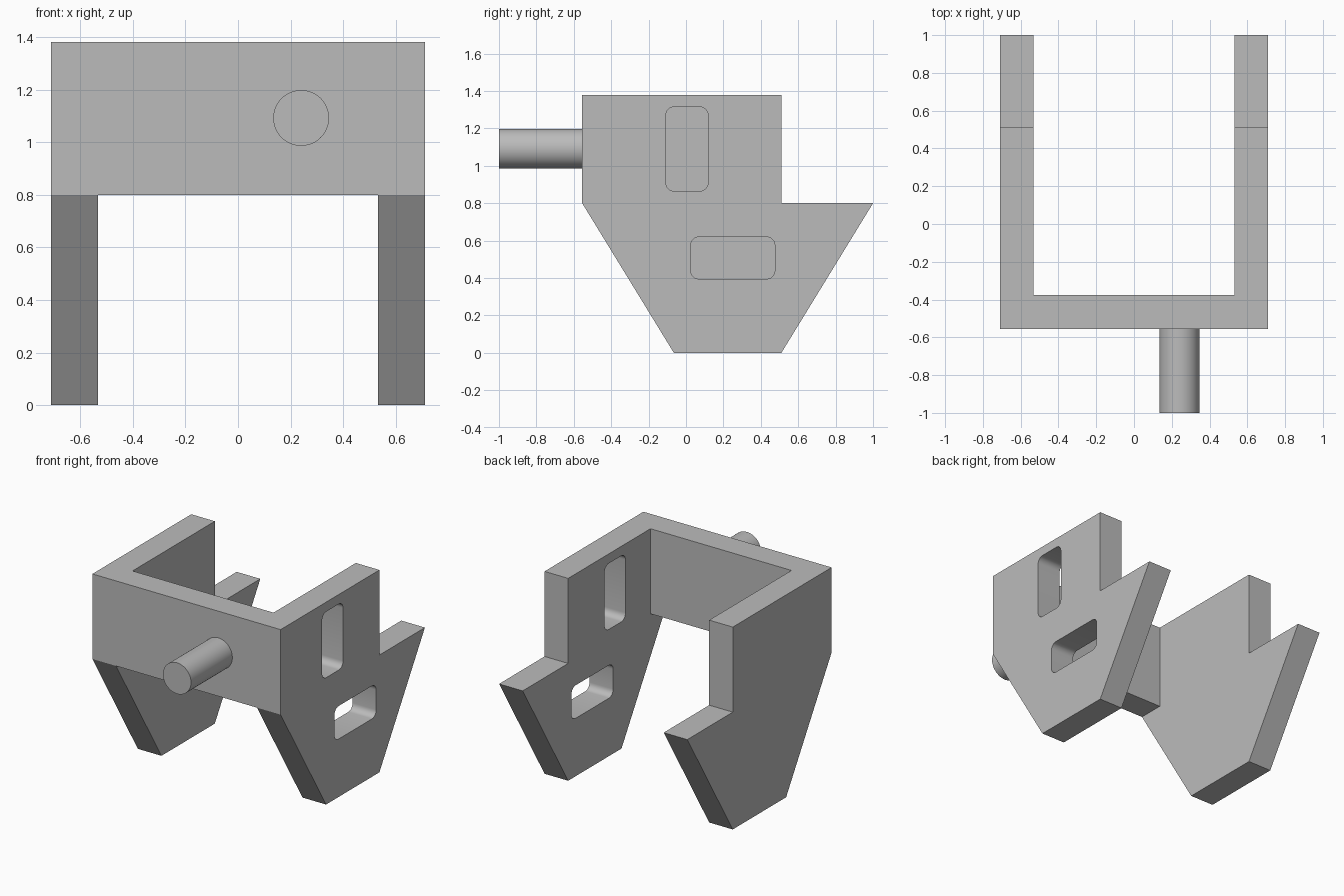
import bpy
import bmesh
import math
from mathutils import Matrix

cube = bpy.data.objects.get("Cube")
if cube:
    bpy.data.objects.remove(cube, do_unlink=True)

HALF_W = 0.71      # half of the overall width
WALL = 0.178       # plate thickness
FRONT, BACK, TOP, SHOULDER = -0.555, 0.51, 1.38, 0.8
INNER = HALF_W - WALL

grey = bpy.data.materials.new("plain grey")
grey.use_nodes = True
colour = (0.5, 0.5, 0.5, 1)
grey.diffuse_color = colour
grey.node_tree.nodes["Principled BSDF"].inputs["Base Color"].default_value = colour


def make_object(name, bm):
    bmesh.ops.recalc_face_normals(bm, faces=bm.faces)
    mesh = bpy.data.meshes.new(name)
    bm.to_mesh(mesh)
    bm.free()
    mesh.materials.append(grey)
    obj = bpy.data.objects.new(name, mesh)
    bpy.context.collection.objects.link(obj)
    return obj


def extrude_x(name, profile, x0, x1):
    """Extrude a (y, z) outline from x0 to x1."""
    bm = bmesh.new()
    face = bm.faces.new([bm.verts.new((x0, y, z)) for y, z in profile])
    result = bmesh.ops.extrude_face_region(bm, geom=[face])
    moved = [v for v in result["geom"] if isinstance(v, bmesh.types.BMVert)]
    bmesh.ops.translate(bm, vec=(x1 - x0, 0, 0), verts=moved)
    return make_object(name, bm)


def rounded_rect(y0, y1, z0, z1, r=0.045, steps=6):
    corners = [(y1 - r, z1 - r), (y0 + r, z1 - r), (y0 + r, z0 + r), (y1 - r, z0 + r)]
    points = []
    for i, (cy, cz) in enumerate(corners):
        for s in range(steps + 1):
            a = math.pi / 2 * (i + s / steps)
            points.append((cy + r * math.cos(a), cz + r * math.sin(a)))
    return points


def cut(target, cutter):
    cutter.hide_render = True
    mod = target.modifiers.new("cut", "BOOLEAN")
    mod.operation = "DIFFERENCE"
    mod.solver = "EXACT"
    mod.object = cutter
    bpy.context.view_layer.objects.active = target
    bpy.ops.object.modifier_apply(modifier=mod.name)
    bpy.data.objects.remove(cutter, do_unlink=True)


def smooth(obj):
    bpy.ops.object.select_all(action="DESELECT")
    obj.select_set(True)
    bpy.context.view_layer.objects.active = obj
    bpy.ops.object.shade_smooth_by_angle(angle=math.radians(30))


# Bracket: side outline across the full width
bracket = extrude_x("bracket", [
    (-0.065, 0), (BACK, 0), (1.0, SHOULDER), (BACK, SHOULDER),
    (BACK, TOP), (FRONT, TOP), (FRONT, SHOULDER)], -HALF_W, HALF_W)

# Hollow between the side plates, leaving the front plate
cut(bracket, extrude_x("hollow_cutter", [
    (-0.8, -0.2), (1.2, -0.2), (1.2, 1.6), (FRONT + WALL, 1.6),
    (FRONT + WALL, SHOULDER), (-0.8, SHOULDER)], -INNER, INNER))

# Two rounded slots through the left side plate
for limits in [(-0.108, 0.118, 0.865, 1.315), (0.025, 0.475, 0.395, 0.62)]:
    cut(bracket, extrude_x("slot_cutter", rounded_rect(*limits), 0.4, 0.9))
smooth(bracket)

# Round pin on the front plate
bm = bmesh.new()
length = FRONT + 1.0
bmesh.ops.create_cone(
    bm, cap_ends=True, segments=48, radius1=0.106, radius2=0.106, depth=length,
    matrix=Matrix.Translation((0.24, -1 + length / 2, 1.092))
    @ Matrix.Rotation(math.pi / 2, 4, "X"))
smooth(make_object("front_pin", bm))
